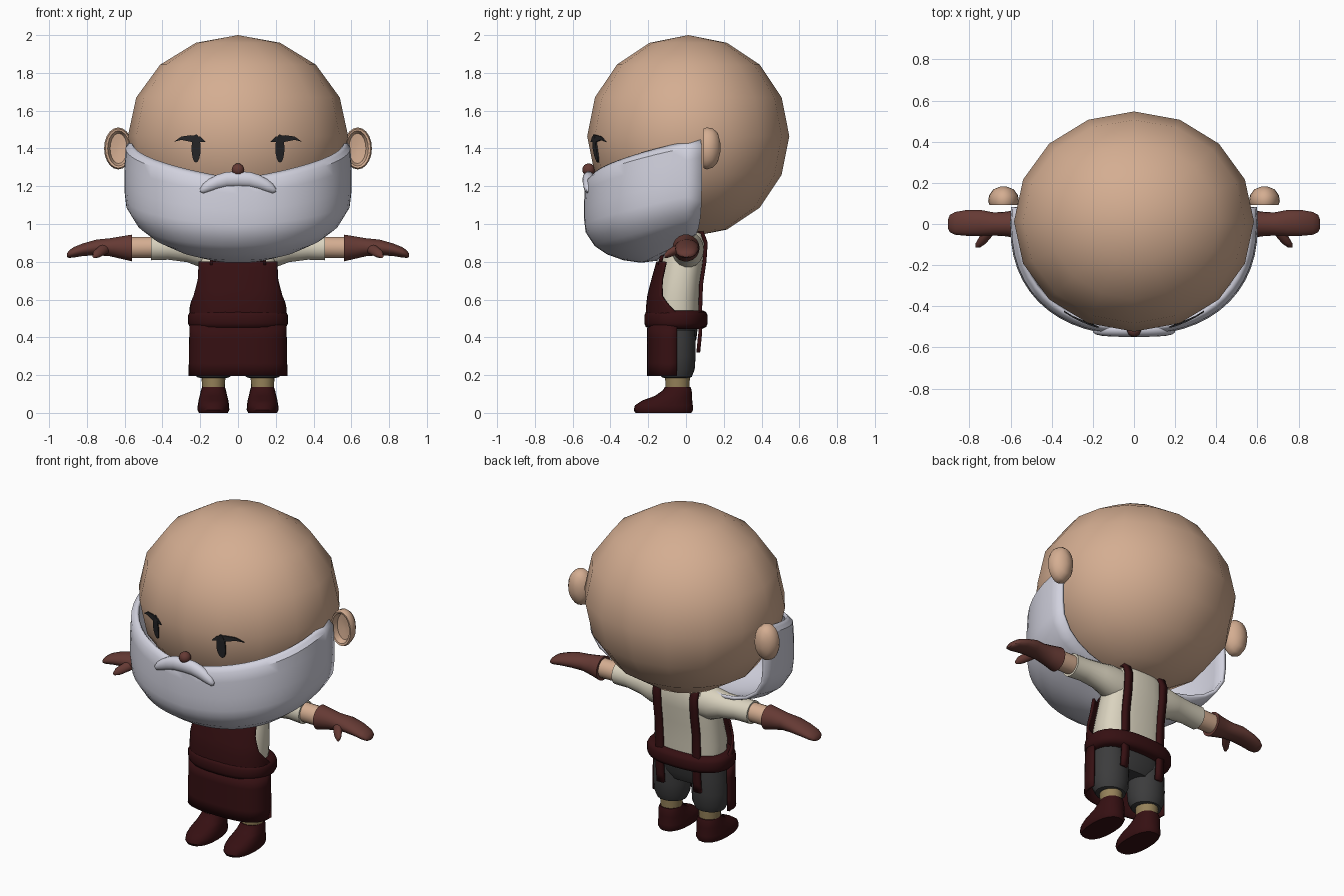
import bpy, bmesh, math
from math import sin, cos, pi, radians


def material(name, rgb):
    m = bpy.data.materials.new(name)
    m.diffuse_color = (*rgb, 1)
    return m


SKIN = material("skin", (0.66, 0.42, 0.285))
WHITE = material("white_hair", (0.64, 0.64, 0.73))
MAROON = material("maroon_leather", (0.036, 0.005, 0.006))
BROWN = material("glove_brown", (0.13, 0.042, 0.034))
CREAM = material("cream_cloth", (0.70, 0.65, 0.52))
GREY = material("grey_cloth", (0.045, 0.045, 0.046))
BLACK = material("eye_black", (0.02, 0.02, 0.022))
TAN = material("sock_tan", (0.30, 0.22, 0.10))


def finish(name, bm, mat, closed=True):
    if closed:
        bmesh.ops.recalc_face_normals(bm, faces=bm.faces)
    me = bpy.data.meshes.new(name)
    bm.to_mesh(me)
    bm.free()
    me.materials.append(mat)
    ob = bpy.data.objects.new(name, me)
    bpy.context.collection.objects.link(ob)
    bpy.ops.object.select_all(action='DESELECT')
    ob.select_set(True)
    bpy.context.view_layer.objects.active = ob
    bpy.ops.object.shade_smooth_by_angle(angle=radians(42))
    return ob


def spow(v, p):
    return math.copysign(abs(v) ** p, v)


def loft(name, rings, mat, axis='z', n=20, p=1.0):
    """Capped loft; each ring is (height, centre a, centre b, radius a, radius b)."""
    bm = bmesh.new()
    loops = []
    for h, a, b, ra, rb in rings:
        loop = []
        for i in range(n):
            t = 2 * pi * i / n
            u, v = a + ra * spow(cos(t), p), b + rb * spow(sin(t), p)
            co = {'x': (h, u, v), 'y': (u, h, v), 'z': (u, v, h)}[axis]
            loop.append(bm.verts.new(co))
        loops.append(loop)
    for l0, l1 in zip(loops, loops[1:]):
        for i in range(n):
            j = (i + 1) % n
            bm.faces.new((l0[i], l0[j], l1[j], l1[i]))
    bm.faces.new(loops[0])
    bm.faces.new(loops[-1])
    return finish(name, bm, mat)


def sheet(name, f, nu, nv, mat, thick):
    """Grid surface f(u, v) with u, v in 0..1, given a thickness."""
    bm = bmesh.new()
    g = [[bm.verts.new(f(i / nu, j / nv)) for i in range(nu + 1)] for j in range(nv + 1)]
    for j in range(nv):
        for i in range(nu):
            bm.faces.new((g[j][i], g[j][i + 1], g[j + 1][i + 1], g[j + 1][i]))
    ob = finish(name, bm, mat)
    mod = ob.modifiers.new("thickness", 'SOLIDIFY')
    mod.thickness, mod.offset = thick, 0
    return ob


def lerp_table(table, x):
    """Interpolate rows (x, values...) sorted by rising x."""
    if x <= table[0][0]:
        return table[0][1:]
    for r0, r1 in zip(table, table[1:]):
        if x <= r1[0]:
            k = (x - r0[0]) / (r1[0] - r0[0])
            return [a + (b - a) * k for a, b in zip(r0[1:], r1[1:])]
    return table[-1][1:]


# Head
HC, HR, HX = (0, 0.012, 1.465), 0.535, 1.09
bm = bmesh.new()
bmesh.ops.create_uvsphere(bm, u_segments=16, v_segments=8, radius=HR)
for v in bm.verts:
    v.co = (v.co.x * HX, v.co.y + HC[1], v.co.z + HC[2])
finish("head", bm, SKIN)


def face_y(x, z):
    return HC[1] - math.sqrt(HR ** 2 - (x / HX) ** 2 - (z - HC[2]) ** 2)


def face_plate(name, outline):
    """Thin plate that follows the curve of the face."""
    bm = bmesh.new()
    back = [bm.verts.new((x, face_y(x, z) + 0.001, z)) for x, z in outline]
    front = [bm.verts.new((x, face_y(x, z) - 0.007, z)) for x, z in outline]
    bm.faces.new(front)
    bm.faces.new(back)
    n = len(outline)
    for i in range(n):
        j = (i + 1) % n
        bm.faces.new((front[i], front[j], back[j], back[i]))
    finish(name, bm, BLACK)


# Beard: top edge rises and bottom edge lifts towards the ears
BEARD = [(0, 0, 0.94), (1, 0.06, 0.99), (2, 0.3, 1.0), (3, 0.48, 1.0), (4, 0.64, 0.985),
         (5, 0.8, 0.9), (6, 0.9, 0.78), (7, 0.97, 0.62), (8, 1.0, 0.45), (9, 0.97, 0.25)]


def beard(u, v):
    k = 2 * u - 1
    th = radians(97) * k
    top = 1.235 + 0.21 * abs(k) ** 1.1
    bottom = 0.805 + 0.135 * k * k
    frac, s = lerp_table(BEARD, v * 9)
    return (0.592 * s * spow(sin(th), 0.88), -0.53 * s * spow(cos(th), 0.88),
            top + (bottom - top) * frac)


sheet("beard", beard, 28, 18, WHITE, 0.02)

# Moustache and nose
half = [(0.0, 1.237, 0.042), (0.06, 1.235, 0.042), (0.11, 1.222, 0.04), (0.155, 1.203, 0.035),
        (0.185, 1.187, 0.026), (0.2, 1.18, 0.01)]
rows = [(-x, z, r) for x, z, r in half[:0:-1]] + half
loft("moustache", [(x, -0.515, z, 0.7 * r + 0.004, r) for x, z, r in rows], WHITE, 'x', 14)
bm = bmesh.new()
bmesh.ops.create_uvsphere(bm, u_segments=14, v_segments=8, radius=0.034)
bmesh.ops.translate(bm, verts=bm.verts, vec=(0, -0.515, 1.287))
finish("nose", bm, BROWN)

# Torso shirt
loft("shirt_body", [(0.46, 0, -0.05, 0.21, 0.12), (0.6, 0, -0.05, 0.22, 0.128),
                    (0.72, 0, -0.03, 0.21, 0.118), (0.82, 0, -0.012, 0.2, 0.114),
                    (0.92, 0, 0.008, 0.18, 0.1), (0.97, 0, 0.01, 0.12, 0.08)], CREAM, n=28, p=0.8)

# Apron bib, wrapping further round near the waist
BIB = [(0.5, 98, 0.25, -0.055, 0.152), (0.56, 84, 0.25, -0.055, 0.15),
       (0.62, 64, 0.25, -0.05, 0.148), (0.7, 55, 0.245, -0.04, 0.138),
       (0.8, 55, 0.24, -0.03, 0.12)]


def bib(u, v):
    z = 0.5 + 0.3 * v
    ang, rx, cy, ry = lerp_table(BIB, z)
    th = radians(ang) * (2 * u - 1)
    return (rx * spow(sin(th), 0.8), cy - ry * spow(cos(th), 0.8), z)


def skirt(u, v):
    th = radians(92) * (2 * u - 1)
    flare = 1 + 0.02 * (1 - v)
    return (0.25 * flare * spow(sin(th), 0.7), -0.06 - 0.138 * flare * spow(cos(th), 0.7),
            0.195 + 0.27 * v)


sheet("apron_bib", bib, 20, 10, MAROON, 0.014)
sheet("apron_skirt", skirt, 24, 4, MAROON, 0.014)

# Belt
loft("belt", [(0.445, 0, -0.053, 0.235, 0.14), (0.455, 0, -0.053, 0.256, 0.16),
              (0.475, 0, -0.053, 0.265, 0.168), (0.515, 0, -0.053, 0.265, 0.168),
              (0.533, 0, -0.053, 0.256, 0.16), (0.543, 0, -0.053, 0.235, 0.14)],
     MAROON, n=32, p=0.82)

# Trouser hips
loft("trouser_hips", [(0.34, 0, -0.05, 0.15, 0.08), (0.39, 0, -0.05, 0.205, 0.105),
                      (0.48, 0, -0.05, 0.215, 0.115)], GREY, n=24, p=0.85)

STRAP = [(0, -0.14, 0.78), (1, -0.115, 0.88), (2, -0.06, 0.965), (3, 0.02, 0.985),
         (4, 0.085, 0.955), (5, 0.105, 0.9), (6, 0.098, 0.8), (7, 0.08, 0.68),
         (8, 0.075, 0.54), (9, 0.075, 0.42), (10, 0.065, 0.32)]

for side, s in (("right", 1), ("left", -1)):
    # Ear, a cup open to the front
    ear = [(0.135, 0.632, 1.4, 0.012, 0.02), (0.128, 0.632, 1.4, 0.045, 0.08),
           (0.095, 0.632, 1.4, 0.058, 0.093), (0.092, 0.634, 1.4, 0.068, 0.104),
           (0.11, 0.634, 1.4, 0.075, 0.111), (0.14, 0.634, 1.402, 0.07, 0.104),
           (0.168, 0.634, 1.405, 0.05, 0.078), (0.182, 0.634, 1.405, 0.015, 0.025)]
    loft(side + "_ear", [(y, s * x, z, a, b) for y, x, z, a, b in ear], SKIN, 'y')

    # Eye and eyebrow
    face_plate(side + "_eye", [(s * (0.222 + 0.024 * cos(t)), 1.4 + 0.075 * sin(t))
                               for t in (2 * pi * i / 16 for i in range(16))])
    face_plate(side + "_eyebrow", [(s * x, z) for x, z in (
        (0.172, 1.435), (0.25, 1.435), (0.3, 1.445), (0.34, 1.435),
        (0.3, 1.463), (0.25, 1.47), (0.2, 1.463))])

    # Shoulder strap, passing behind the belt and hanging free below it
    def strap(u, v, s=s):
        y, z = lerp_table(STRAP, v * 10)
        return (s * (0.125 + 0.045 * (u - 0.5)), y, z)
    sheet(side + "_strap", strap, 1, 20, MAROON, 0.02)

    # Sleeve, forearm, glove
    def limb(name, rings, mat, p=1.0):
        loft(side + name, [(s * x, *r) for x, *r in rings], mat, 'x', 18, p)
    limb("_sleeve", [(0.08, 0.01, 0.86, 0.08, 0.095), (0.2, 0.01, 0.865, 0.085, 0.095),
                     (0.27, 0.01, 0.872, 0.074, 0.075), (0.37, 0.005, 0.875, 0.066, 0.065),
                     (0.46, 0.0, 0.875, 0.068, 0.068), (0.46, 0.0, 0.875, 0.05, 0.05)], CREAM)
    limb("_forearm", [(0.4, 0, 0.877, 0.055, 0.057), (0.59, 0, 0.875, 0.055, 0.057)], SKIN)
    limb("_glove", [(0.56, 0, 0.873, 0.055, 0.055), (0.56, 0, 0.873, 0.072, 0.072),
                    (0.62, 0, 0.875, 0.06, 0.06), (0.68, 0, 0.877, 0.056, 0.048),
                    (0.75, 0.005, 0.876, 0.064, 0.042), (0.82, 0.005, 0.864, 0.062, 0.034),
                    (0.87, 0.003, 0.85, 0.055, 0.028), (0.895, 0.002, 0.84, 0.042, 0.02),
                    (0.905, 0, 0.835, 0.02, 0.01)], BROWN)
    loft(side + "_thumb", [(-0.02, s * 0.7, 0.875, 0.035, 0.03), (-0.06, s * 0.72, 0.86, 0.03, 0.026),
                           (-0.095, s * 0.745, 0.843, 0.025, 0.022),
                           (-0.115, s * 0.76, 0.83, 0.01, 0.01)], BROWN, 'y', 12)

    # Puffed trouser leg, sock, shoe
    def upright(name, rings, mat, p=1.0):
        loft(side + name, [(z, s * 0.13, *r) for z, *r in rings], mat, 'z', 20, p)
    upright("_trouser_leg", [(0.185, -0.05, 0.07, 0.065), (0.19, -0.05, 0.088, 0.08),
                             (0.23, -0.052, 0.104, 0.098), (0.3, -0.053, 0.108, 0.104),
                             (0.38, -0.053, 0.105, 0.104), (0.44, -0.053, 0.1, 0.1)], GREY)
    upright("_sock", [(0.1, -0.045, 0.058, 0.062), (0.2, -0.045, 0.064, 0.066)], TAN)
    upright("_shoe", [(0.0, -0.12, 0.076, 0.148), (0.015, -0.12, 0.084, 0.157),
                      (0.04, -0.117, 0.083, 0.153), (0.065, -0.1, 0.079, 0.133),
                      (0.09, -0.066, 0.073, 0.098), (0.12, -0.046, 0.066, 0.076),
                      (0.138, -0.044, 0.06, 0.068)], MAROON, 0.85)
